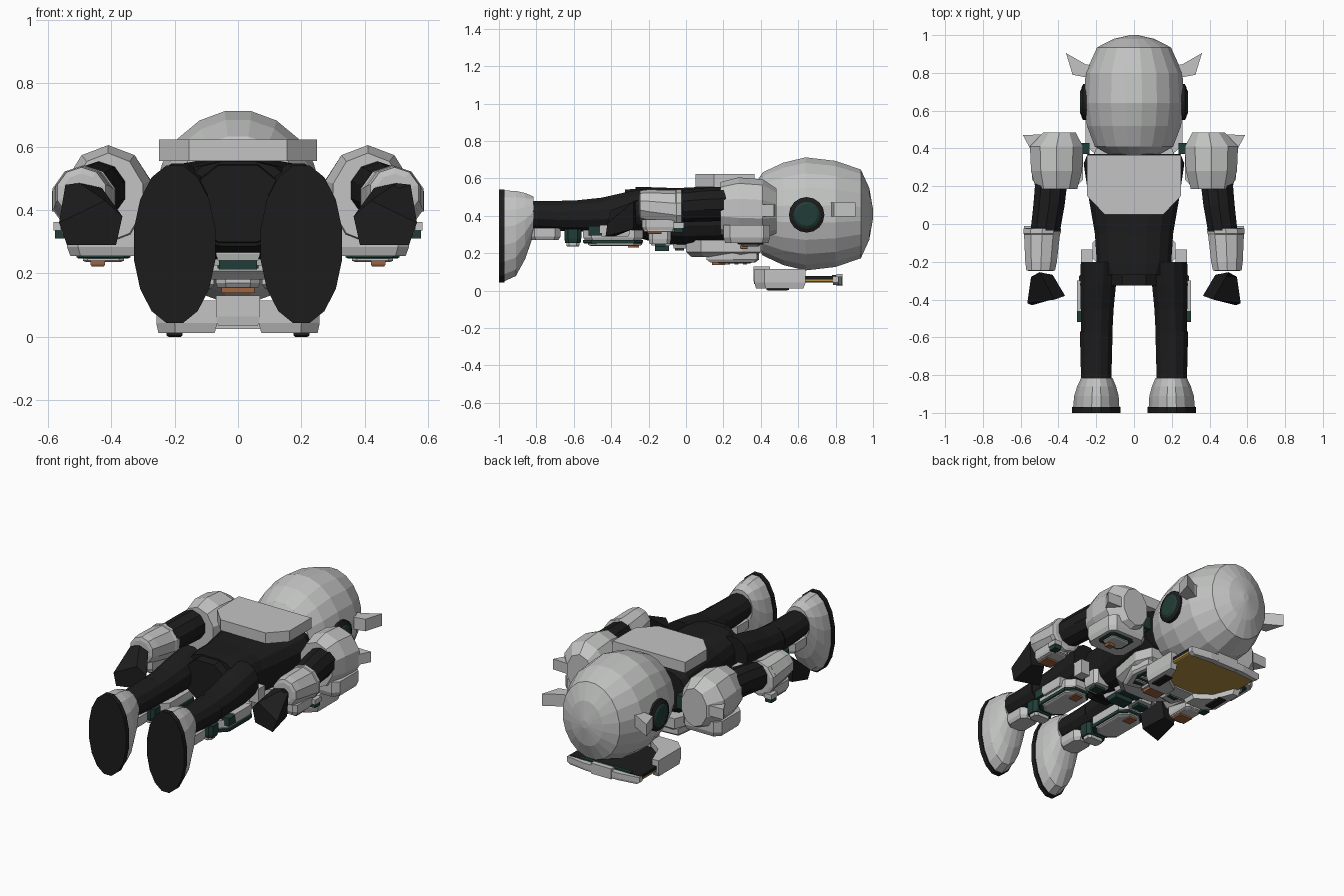
import bpy, bmesh, math


def material(name, rgb):
    m = bpy.data.materials.new(name)
    m.diffuse_color = (*rgb, 1)
    return m


WHITE = material("pale_grey_armour", (0.54, 0.55, 0.54))
BLACK = material("black_suit", (0.012, 0.012, 0.012))
GREEN = material("dark_green", (0.015, 0.046, 0.038))
ORANGE = material("copper_orange", (0.34, 0.125, 0.05))
GOLD = material("gold_visor", (0.46, 0.28, 0.055))


def skin(name, rings, mat, mirror):
    """Close a stack of equal-length vertex rings into a solid."""
    bm = bmesh.new()
    vs = [[bm.verts.new(p) for p in r] for r in rings]
    n = len(vs[0])
    for a, b in zip(vs, vs[1:]):
        for i in range(n):
            j = (i + 1) % n
            bm.faces.new((a[i], a[j], b[j], b[i]))
    bm.faces.new(vs[0])
    bm.faces.new(vs[-1])
    bmesh.ops.recalc_face_normals(bm, faces=bm.faces)
    me = bpy.data.meshes.new(name)
    bm.to_mesh(me)
    bm.free()
    me.materials.append(mat)
    ob = bpy.data.objects.new(name, me)
    bpy.context.collection.objects.link(ob)
    if mirror:
        ob.modifiers.new("mirror", "MIRROR")
    return ob


def loft(name, rings, mat, n=10, mirror=False, power=1.0):
    """Rings along y: (y, centre x, centre z, radius x, radius z)."""
    def c(v):
        return math.copysign(abs(v) ** power, v)
    out = []
    for y, cx, cz, rx, rz in rings:
        ang = [2 * math.pi * (i + 0.5) / n for i in range(n)]
        out.append([(cx + rx * c(math.cos(a)), y, cz + rz * c(math.sin(a))) for a in ang])
    return skin(name, out, mat, mirror)


def plate(name, pts, z0, z1, mat, mirror=False, taper=0.92):
    """Polygon in plan from z0 (chamfered) up to z1."""
    cx = sum(p[0] for p in pts) / len(pts)
    cy = sum(p[1] for p in pts) / len(pts)
    low = [(cx + (x - cx) * taper, cy + (y - cy) * taper, z0) for x, y in pts]
    zm = z0 + (z1 - z0) * 0.3
    return skin(name, [low, [(x, y, zm) for x, y in pts], [(x, y, z1) for x, y in pts]], mat, mirror)


def box(name, x, y, z, mat, mirror=False, taper=1.0):
    pts = [(x[0], y[0]), (x[1], y[0]), (x[1], y[1]), (x[0], y[1])]
    return plate(name, pts, z[0], z[1], mat, mirror, taper)


def hexa(cx, cy, w, h, cut):
    """Elongated octagon outline in plan."""
    return [(cx - w + cut, cy - h), (cx + w - cut, cy - h), (cx + w, cy - h + cut), (cx + w, cy + h - cut),
            (cx + w - cut, cy + h), (cx - w + cut, cy + h), (cx - w, cy + h - cut), (cx - w, cy - h + cut)]


# Helmet
loft("helmet", [(y, 0, 0.41, rx, rz) for y, rx, rz in (
    (0.355, 0.09, 0.12), (0.375, 0.15, 0.17), (0.41, 0.21, 0.225), (0.52, 0.252, 0.277), (0.64, 0.268, 0.306),
    (0.80, 0.26, 0.287), (0.935, 0.198, 0.24), (0.98, 0.11, 0.14), (1.0, 0.02, 0.025))], WHITE, 20)
plate("helmet_fin", [(0.22, 0.84), (0.255, 0.845), (0.36, 0.905), (0.325, 0.79), (0.22, 0.77)],
      0.395, 0.47, WHITE, True, 1)


# Ear discs: rings stacked along x
def disc(name, x0, x1, r, mat):
    rings = [[(x, 0.645 + k * math.cos(a * math.pi / 8), 0.405 + k * math.sin(a * math.pi / 8))
              for a in range(16)] for x, k in ((x0, r), ((x0 + x1) / 2 + 0.01, r), (x1, r * 0.8))]
    skin(name, rings, mat, True)


disc("ear_rim", 0.24, 0.279, 0.095, BLACK)
disc("ear_disc", 0.25, 0.286, 0.072, GREEN)

# Face assembly: visor, brow, jaw and chin
visor = [(-0.245, 0.80), (0.245, 0.80), (0.245, 0.62), (0.12, 0.42), (-0.12, 0.42), (-0.245, 0.62)]
plate("visor_backing", visor, 0.058, 0.078, BLACK, taper=1)
plate("visor", visor, 0.043, 0.059, GOLD, taper=0.97)
plate("brow", [(-0.25, 0.785), (-0.1, 0.8), (0.1, 0.8), (0.25, 0.785), (0.25, 0.815), (0.12, 0.835),
               (-0.12, 0.835), (-0.25, 0.815)], 0.03, 0.075, WHITE)
box("brow_crest", (-0.07, 0.07), (0.805, 0.838), (0.025, 0.09), WHITE)
box("brow_strip", (-0.18, 0.18), (0.78, 0.802), (0.07, 0.083), GREEN)
plate("jaw", [(0.065, 0.365), (0.2, 0.365), (0.258, 0.42), (0.258, 0.64), (0.215, 0.64), (0.165, 0.51),
              (0.065, 0.44)], 0.012, 0.115, WHITE, True)
box("jaw_vent", (0.175, 0.225), (0.43, 0.55), (0.0, 0.014), BLACK, True, 0.8)
box("chin", (-0.07, 0.07), (0.36, 0.45), (0.035, 0.13), WHITE, taper=0.9)

# Body suit
loft("torso", [(0.37, 0, 0.42, 0.25, 0.13), (0.32, 0, 0.41, 0.27, 0.155), (0.15, 0, 0.40, 0.245, 0.16),
               (-0.05, 0, 0.395, 0.21, 0.155), (-0.2, 0, 0.41, 0.2, 0.145), (-0.27, 0, 0.42, 0.17, 0.135)],
     BLACK, 16, power=0.7)
loft("pelvis", [(-0.18, 0, 0.42, 0.17, 0.14), (-0.325, 0, 0.42, 0.165, 0.13)], BLACK, 8)
loft("neck", [(0.34, 0, 0.41, 0.14, 0.14), (0.48, 0, 0.41, 0.14, 0.14)], BLACK, 12)
box("collar_tab", (0.235, 0.3), (0.37, 0.43), (0.36, 0.44), GREEN, True)

# Back pack plate
plate("back_plate", [(-0.25, 0.365), (-0.25, 0.15), (-0.155, 0.05), (0.155, 0.05), (0.25, 0.15), (0.25, 0.365)],
      0.555, 0.622, WHITE, taper=1)

# Chest armour
plate("chest_base", [(-0.2, 0.40), (-0.24, 0.3), (-0.2, 0.08), (-0.1, 0.0), (0.1, 0.0), (0.2, 0.08),
                     (0.24, 0.3), (0.2, 0.40)], 0.18, 0.27, WHITE, taper=0.85)
plate("chest_panel", [(0.075, 0.39), (0.21, 0.38), (0.225, 0.25), (0.17, 0.11), (0.075, 0.13)],
      0.15, 0.2, WHITE, True, 0.85)
plate("chest_inset", [(0.095, 0.35), (0.18, 0.35), (0.19, 0.26), (0.15, 0.17), (0.095, 0.18)],
      0.145, 0.16, GREEN, True)
for k in range(3):
    box("chest_slat", (0.10, 0.17), (0.215 + 0.045 * k, 0.235 + 0.045 * k), (0.139, 0.15), WHITE, True)
plate("chest_core", hexa(0, 0.25, 0.07, 0.135, 0.03), 0.155, 0.205, WHITE)
box("core_light", (-0.052, 0.052), (0.14, 0.21), (0.138, 0.16), ORANGE)
box("core_slot", (-0.045, 0.045), (0.25, 0.34), (0.148, 0.16), GREEN)

# Belt and belly
box("belly_plate", (-0.09, 0.09), (-0.07, 0.02), (0.225, 0.30), WHITE, taper=0.9)
box("belly_light", (-0.065, 0.065), (-0.06, -0.01), (0.215, 0.235), GREEN)
box("buckle", (-0.07, 0.07), (-0.19, -0.08), (0.24, 0.31), WHITE, taper=0.9)
box("buckle_inset", (-0.06, 0.06), (-0.165, -0.09), (0.212, 0.245), GREEN)
plate("hip_pouch", hexa(0.16, -0.14, 0.06, 0.06, 0.02), 0.25, 0.34, WHITE, True)
box("hip_pouch_inset", (0.125, 0.195), (-0.165, -0.11), (0.235, 0.255), GREEN, True)
box("hip_side", (0.22, 0.28), (-0.2, -0.135), (0.31, 0.4), WHITE, True)

# Shoulders
loft("shoulder", [(0.185, 0.41, 0.44, 0.115, 0.14), (0.28, 0.41, 0.44, 0.142, 0.165),
                  (0.41, 0.41, 0.435, 0.148, 0.16), (0.485, 0.395, 0.425, 0.09, 0.12)], WHITE, 10, True)
plate("shoulder_fin", [(0.48, 0.475), (0.588, 0.47), (0.55, 0.4), (0.48, 0.4)], 0.395, 0.46, WHITE, True, 1)
plate("shoulder_guard", hexa(0.405, 0.325, 0.135, 0.125, 0.035), 0.255, 0.35, WHITE, True)
plate("shoulder_inset", hexa(0.425, 0.345, 0.085, 0.07, 0.02), 0.247, 0.26, GREEN, True)
plate("shoulder_cap", hexa(0.425, 0.345, 0.065, 0.05, 0.015), 0.236, 0.25, WHITE, True, 0.85)
box("shoulder_light", (0.42, 0.465), (0.29, 0.33), (0.222, 0.24), ORANGE, True, 0.85)

# Arms
loft("upper_arm", [(0.25, 0.435, 0.465, 0.09, 0.092), (0.1, 0.45, 0.46, 0.087, 0.09),
                   (-0.04, 0.47, 0.45, 0.082, 0.085)], BLACK, 10, True)
loft("forearm", [(-0.02, 0.485, 0.435, 0.085, 0.09), (-0.025, 0.485, 0.435, 0.104, 0.106),
                 (-0.05, 0.487, 0.435, 0.104, 0.106), (-0.055, 0.487, 0.435, 0.1, 0.102),
                 (-0.2, 0.492, 0.45, 0.088, 0.09), (-0.245, 0.494, 0.455, 0.08, 0.08),
                 (-0.25, 0.494, 0.455, 0.06, 0.06)], WHITE, 10, True)
plate("forearm_plate", hexa(0.5, -0.14, 0.06, 0.095, 0.02), 0.323, 0.38, WHITE, True)
plate("forearm_inset", hexa(0.5, -0.14, 0.052, 0.085, 0.02), 0.312, 0.325, WHITE, True)
box("forearm_light", (0.455, 0.545), (-0.205, -0.13), (0.303, 0.315), ORANGE, True, 0.95)
box("elbow_tab", (0.53, 0.582), (-0.07, -0.01), (0.335, 0.363), WHITE, True)
box("elbow_clip", (0.535, 0.578), (-0.065, -0.015), (0.31, 0.336), GREEN, True)
skin("hand", [[(0.45, -0.265, 0.34), (0.43, -0.27, 0.47), (0.50, -0.255, 0.485), (0.545, -0.28, 0.48),
               (0.535, -0.28, 0.33)],
              [(0.385, -0.38, 0.29), (0.365, -0.38, 0.38), (0.42, -0.40, 0.43), (0.565, -0.42, 0.36),
               (0.54, -0.43, 0.29)]], BLACK, True)

# Legs
loft("thigh", [(-0.2, 0.185, 0.44, 0.1, 0.11), (-0.32, 0.19, 0.42, 0.098, 0.11), (-0.45, 0.195, 0.405, 0.09, 0.095),
               (-0.58, 0.197, 0.40, 0.085, 0.086)], BLACK, 12, True)
loft("shin", [(-0.57, 0.2, 0.40, 0.09, 0.086), (-0.7, 0.2, 0.40, 0.086, 0.082), (-0.84, 0.2, 0.405, 0.083, 0.075)],
     BLACK, 12, True)
plate("thigh_base", hexa(0.2, -0.39, 0.085, 0.16, 0.045), 0.266, 0.325, WHITE, True)
plate("thigh_rim", hexa(0.2, -0.39, 0.09, 0.16, 0.045), 0.252, 0.27, GREEN, True, 0.97)
plate("thigh_plate", hexa(0.2, -0.38, 0.08, 0.145, 0.045), 0.238, 0.258, WHITE, True, 0.85)
box("thigh_light", (0.175, 0.228), (-0.31, -0.25), (0.231, 0.245), ORANGE, True)
box("thigh_side", (0.25, 0.303), (-0.46, -0.3), (0.29, 0.35), WHITE, True, 0.9)
box("thigh_side_clip", (0.25, 0.303), (-0.52, -0.45), (0.295, 0.345), GREEN, True)
plate("knee_base", hexa(0.2, -0.605, 0.07, 0.045, 0.02), 0.255, 0.33, GREEN, True)
plate("knee_pad", hexa(0.2, -0.605, 0.055, 0.035, 0.015), 0.237, 0.26, WHITE, True)
plate("shin_plate", hexa(0.2, -0.755, 0.065, 0.085, 0.03), 0.27, 0.335, WHITE, True, 0.85)

# Boots and soles
loft("boot", [(-0.815, 0.197, 0.40, 0.085, 0.105), (-0.86, 0.198, 0.345, 0.105, 0.18),
              (-0.91, 0.199, 0.305, 0.12, 0.232), (-0.975, 0.2, 0.292, 0.125, 0.248)], WHITE, 16, True)
loft("sole", [(-0.97, 0.2, 0.292, 0.131, 0.254), (-1.0, 0.2, 0.292, 0.131, 0.254)], BLACK, 16, True)
